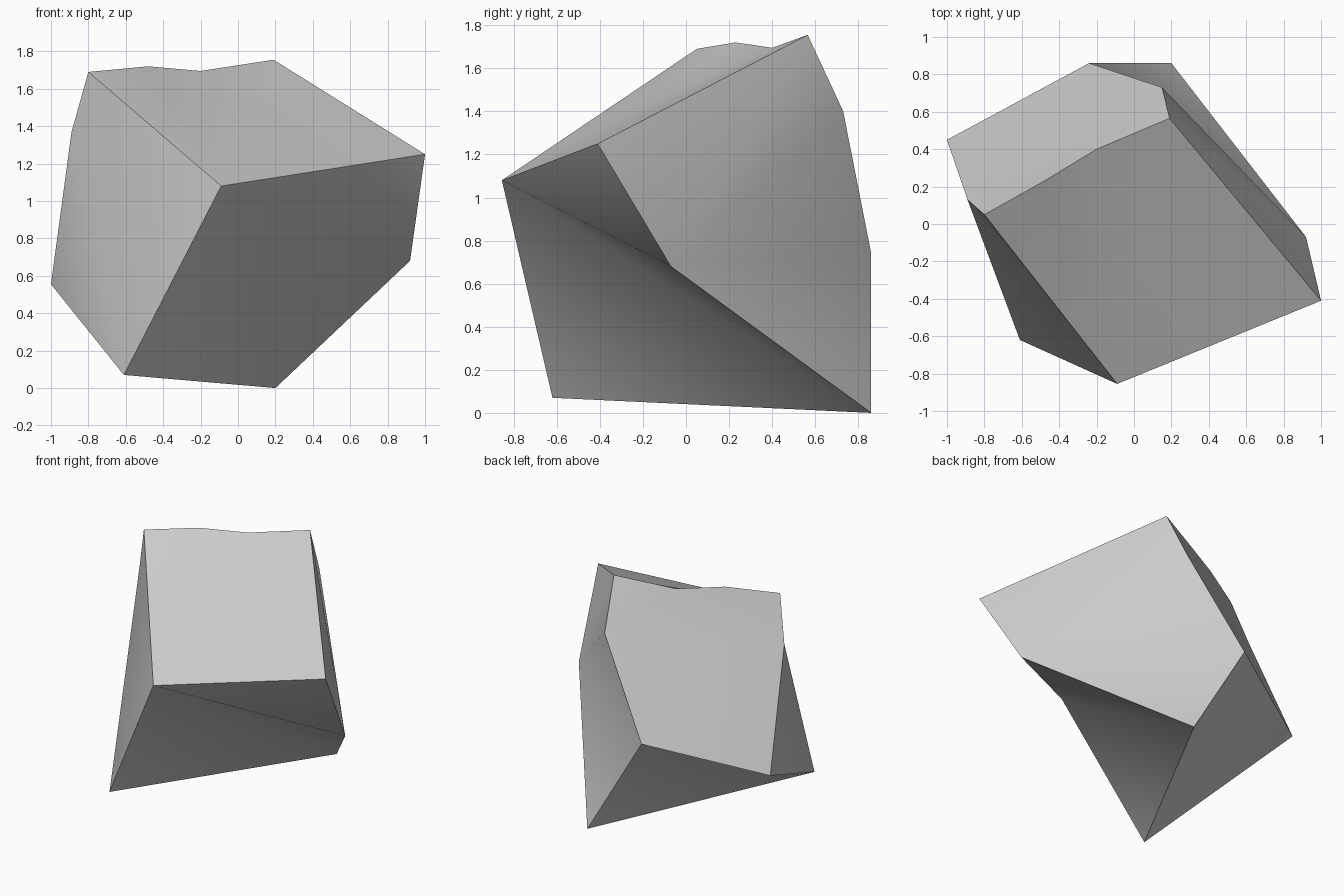
import bpy
import bmesh

cube = bpy.data.objects.get("Cube")
if cube:
    bpy.data.objects.remove(cube, do_unlink=True)

# One plain grey stone colour
grey = bpy.data.materials.new("light_grey")
grey.use_nodes = True
colour = (0.6, 0.6, 0.6, 1)
grey.diffuse_color = colour
bsdf = next(n for n in grey.node_tree.nodes if n.type == 'BSDF_PRINCIPLED')
bsdf.inputs["Base Color"].default_value = colour
bsdf.inputs["Roughness"].default_value = 0.8

# Corners of the warped block
corners = {
    # top corners: back, left-hand, front, and the far side
    "A": (0.19, 0.565, 1.755), "B": (1, -0.41, 1.25),
    "C": (-0.09, -0.855, 1.08), "D": (-0.8, 0.05, 1.69),
    # wavy rear rim of the top
    "L": (-0.48, 0.23, 1.72), "M": (-0.2, 0.4, 1.695),
    # bends halfway down the upright edges
    "E": (-0.89, 0.13, 1.37), "K": (0.15, 0.73, 1.4), "I": (0.92, -0.07, 0.68),
    # bottom corners
    "F": (-1, 0.45, 0.555), "G": (-0.61, -0.62, 0.07),
    "H": (0.2, 0.86, 0), "J": (-0.24, 0.86, 0.74),
}

# Six smooth sides, each a folded strip of triangles
sides = {
    "top": "CDL CLM CMA CAB",
    "front_right": "CBI CIH CHG",
    "front_left": "CDE CEG EFG",
    "back_left": "EDL ELM EMK MAK EKJ EJF",
    "back_right": "ABI AIK KIJ IJH",
    "bottom": "JFG JGH",
}

bm = bmesh.new()
verts = {name: bm.verts.new(place) for name, place in corners.items()}
side_of = {}
for side, triangles in sides.items():
    for triangle in triangles.split():
        face = bm.faces.new([verts[name] for name in triangle])
        face.smooth = True
        side_of[face] = side

# Sharp edges only where two sides meet
for edge in bm.edges:
    edge.smooth = len({side_of[face] for face in edge.link_faces}) == 1

bmesh.ops.recalc_face_normals(bm, faces=bm.faces[:])

mesh = bpy.data.meshes.new("warped_block")
bm.to_mesh(mesh)
bm.free()
mesh.materials.append(grey)
block = bpy.data.objects.new("warped_block", mesh)
bpy.context.collection.objects.link(block)
